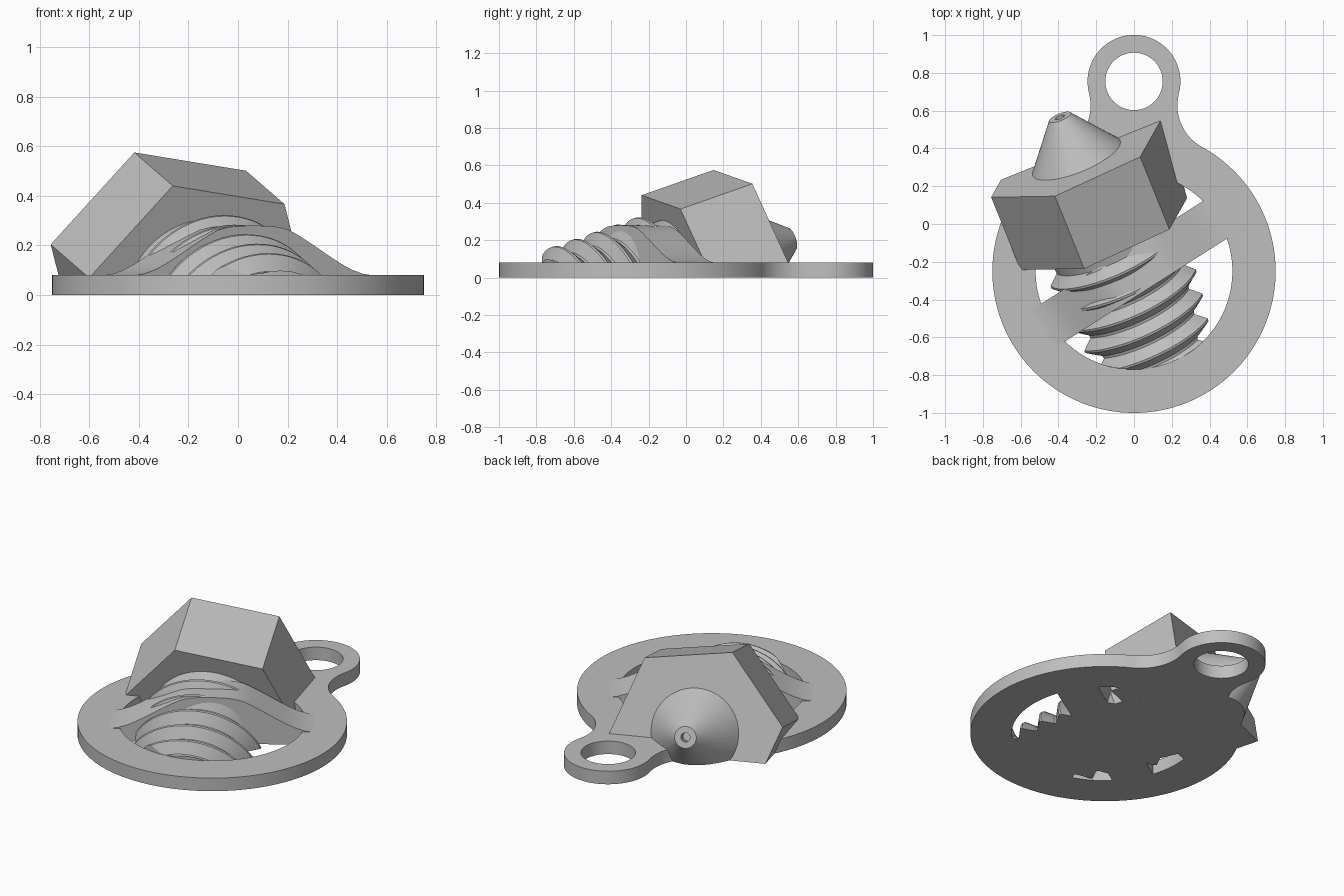
import bpy, bmesh
from math import sin, cos, pi, radians, degrees, atan2
from mathutils import Matrix, Vector

if "Cube" in bpy.data.objects:
    bpy.data.objects.remove(bpy.data.objects["Cube"])

grey = bpy.data.materials.new("light grey plastic")
grey.use_nodes = True
grey.diffuse_color = (0.52, 0.52, 0.52, 1)
grey.node_tree.nodes["Principled BSDF"].inputs["Base Color"].default_value = grey.diffuse_color


def add_object(name, bm):
    bmesh.ops.recalc_face_normals(bm, faces=bm.faces[:])
    mesh = bpy.data.meshes.new(name)
    bm.to_mesh(mesh)
    bm.free()
    mesh.materials.append(grey)
    ob = bpy.data.objects.new(name, mesh)
    bpy.context.collection.objects.link(ob)
    return ob


def smooth(ob, angle=30):
    bpy.ops.object.select_all(action="DESELECT")
    ob.select_set(True)
    bpy.context.view_layer.objects.active = ob
    bpy.ops.object.shade_smooth_by_angle(angle=radians(angle))


# Frame of the tilted nozzle: x across, y along the axis to the tip, z up
axis = Vector((-0.356, 0.883, 0.31)).normalized()
across = axis.cross(Vector((0, 0, 1))).normalized()
up = across.cross(axis)
frame = Matrix((across, axis, up)).transposed().to_4x4()
frame.translation = (-0.15, -0.035, -0.005)


def revolve(profile, sides, turn=0.0, pitch=0.0):
    """Closed solid around the nozzle axis; pitch slants the rings into a helix on the upper half."""
    bm = bmesh.new()
    rings = []
    for t, r in profile:
        ring = []
        for i in range(sides):
            a = 2 * pi * i / sides - pi
            slant = a if abs(a) <= pi / 2 else (pi - abs(a)) * (1 if a > 0 else -1)
            b = a + radians(turn)
            ring.append(bm.verts.new((r * sin(b), t + pitch * slant / (2 * pi), r * cos(b))))
        rings.append(ring)
    for lo, hi in zip(rings, rings[1:]):
        for i in range(sides):
            j = (i + 1) % sides
            bm.faces.new((lo[i], lo[j], hi[j], hi[i]))
    bm.faces.new(rings[0])
    bm.faces.new(rings[-1])
    bm.transform(frame)
    return bm


def cut_at_ground(bm):
    cut = bmesh.ops.bisect_plane(bm, geom=bm.verts[:] + bm.edges[:] + bm.faces[:],
                                 plane_co=(0, 0, 0), plane_no=(0, 0, 1), clear_inner=True)
    edges = [e for e in cut["geom_cut"] if isinstance(e, bmesh.types.BMEdge)]
    bmesh.ops.edgeloop_fill(bm, edges=edges)
    return bm


# Base plate: ring and eyelet joined by concave fillets
RING, EYE = Vector((0, -0.25)), Vector((0, 0.755))
R_RING, R_EYE, R_FILLET = 0.75, 0.246, 0.25
HOLE = 0.521
thick = 0.08


def arc(centre, r, a, b, n):
    return [(centre[0] + r * cos(radians(a + (b - a) * i / n)),
             centre[1] + r * sin(radians(a + (b - a) * i / n))) for i in range(n)]


fillet = Vector((0.48, 0.627))
to_ring = degrees(atan2(fillet.y - RING.y, fillet.x))
to_eye = degrees(atan2(fillet.y - EYE.y, fillet.x))
outline = (arc(RING, R_RING, 180 - to_ring, 360 + to_ring, 110)
           + arc(fillet, R_FILLET, 180 + to_ring, 180 + to_eye, 14)
           + arc(EYE, R_EYE, to_eye, 180 - to_eye, 40)
           + arc((-fillet.x, fillet.y), R_FILLET, -to_eye, -to_ring, 14))

curve = bpy.data.curves.new("base_plate", "CURVE")
curve.dimensions = "2D"
curve.fill_mode = "BOTH"
curve.extrude = thick / 2
for loop in (outline, arc(RING, HOLE, 0, 360, 96), arc(EYE, 0.152, 0, 360, 48)):
    spline = curve.splines.new("POLY")
    spline.points.add(len(loop) - 1)
    for point, (x, y) in zip(spline.points, loop):
        point.co = (x, y, thick / 2, 1)
    spline.use_cyclic_u = True
source = bpy.data.objects.new("plate_outline", curve)
bpy.context.collection.objects.link(source)
bm = bmesh.new()
bm.from_mesh(source.evaluated_get(bpy.context.evaluated_depsgraph_get()).to_mesh())
bpy.data.objects.remove(source)
bmesh.ops.remove_doubles(bm, verts=bm.verts[:], dist=0.0001)
smooth(add_object("base_plate", bm))

# Strap: bell profile extruded across the ring
half = [(0, 0.28), (0.06, 0.279), (0.12, 0.274), (0.17, 0.262), (0.22, 0.238), (0.29, 0.199),
        (0.36, 0.158), (0.42, 0.125), (0.47, 0.102), (0.52, 0.086), (0.57, 0.079)]
bell = [(-u, z) for u, z in reversed(half[1:])] + half + [(0.57, 0), (-0.57, 0)]
bm = bmesh.new()
face = bm.faces.new([bm.verts.new((u, -0.118, z)) for u, z in bell])
side = bmesh.ops.extrude_face_region(bm, geom=[face])
bmesh.ops.translate(bm, vec=(0, 0.236, 0),
                    verts=[v for v in side["geom"] if isinstance(v, bmesh.types.BMVert)])
bm.transform(Matrix.Translation((0, RING.y, 0)) @ Matrix.Rotation(radians(32.4), 4, "Z"))
smooth(add_object("strap", bm))

# Hexagonal nozzle body
LENGTH = 0.436
add_object("hex_body", cut_at_ground(revolve([(0, 0.502), (LENGTH, 0.502)], 6, -21.1)))

# Conical tip with a small bore
tip = LENGTH + 0.245
cone = [(LENGTH - 0.02, 0.25), (LENGTH, 0.25), (tip, 0.062), (tip, 0.026), (tip - 0.06, 0.026)]
smooth(add_object("nozzle_tip", cut_at_ground(revolve(cone, 40))), 25)

# Neck and screw thread, trimmed to the ring opening
PITCH, ROOT, CREST = 0.124, 0.328, 0.385
profile = [(0.06, ROOT)]
for k in range(9):
    start = 0.07 + k * PITCH
    profile += [(-start - PITCH * f, r) for f, r in
                ((0.06, ROOT), (0.45, CREST), (0.55, CREST), (0.94, ROOT))]
thread = add_object("thread", revolve(profile, 72, 0, PITCH))
bm = bmesh.new()
bmesh.ops.create_cone(bm, cap_ends=True, segments=96, radius1=HOLE, radius2=HOLE, depth=1,
                      matrix=Matrix.Translation((0, RING.y, 0.5)))
cutter = add_object("thread_cutter", bm)
cutter.hide_render = True
trim = thread.modifiers.new("trim", "BOOLEAN")
trim.operation = "INTERSECT"
trim.solver = "EXACT"
trim.object = cutter
smooth(thread)
bpy.ops.object.modifier_apply(modifier=trim.name)
bpy.data.objects.remove(cutter)
